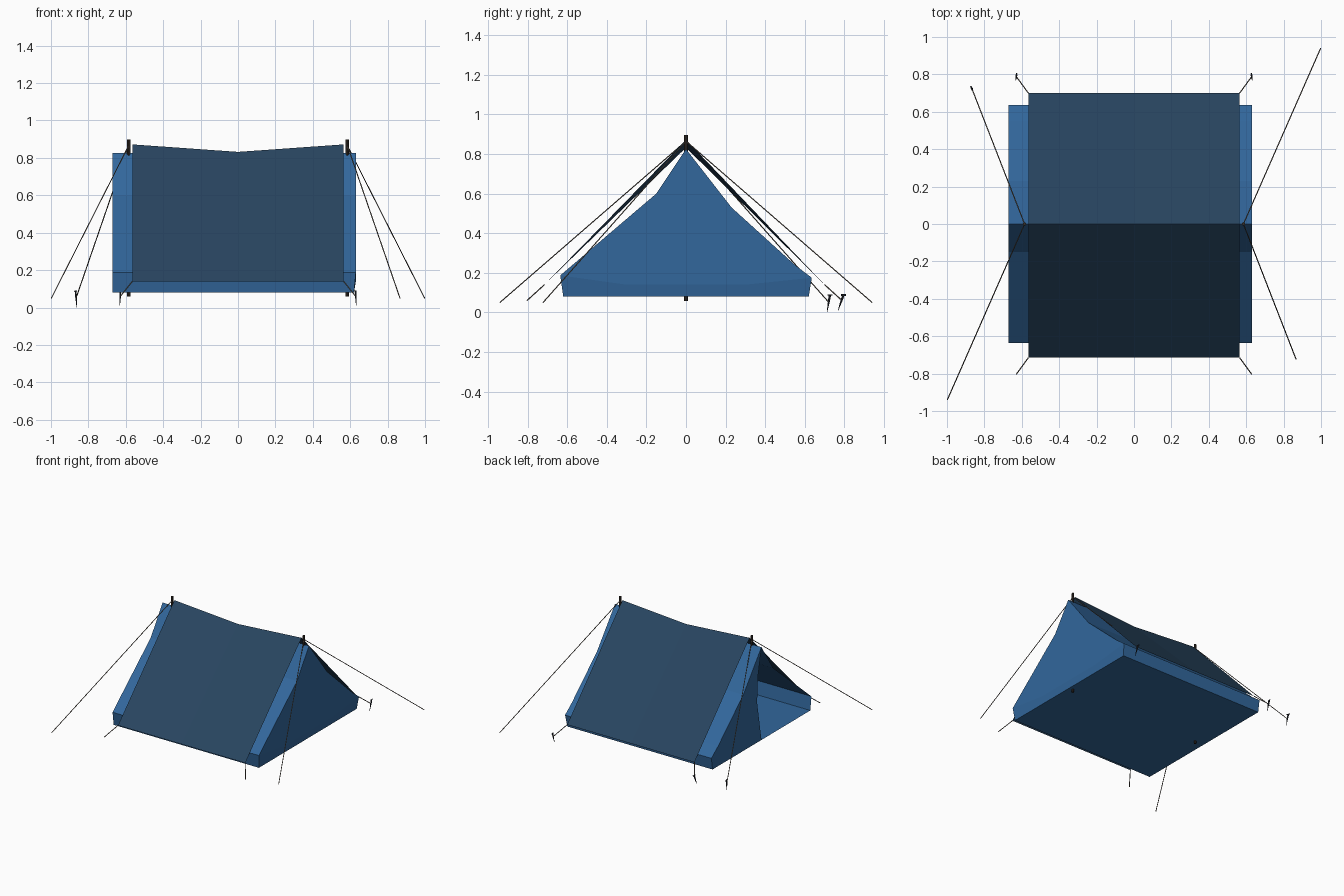
import bpy, bmesh
from mathutils import Vector

if "Cube" in bpy.data.objects:
    bpy.data.objects.remove(bpy.data.objects["Cube"])


def material(name, rgb):
    m = bpy.data.materials.new(name)
    lin = [((c / 255 + 0.055) / 1.055) ** 2.4 for c in rgb]
    m.diffuse_color = (*lin, 1)
    m.use_nodes = True
    m.node_tree.nodes["Principled BSDF"].inputs["Base Color"].default_value = m.diffuse_color
    return m


BLUE = material("tent_blue", (50, 103, 156))
NAVY = material("fly_navy", (40, 69, 96))
WOOD = material("pole_brown", (52, 44, 38))
CORD = material("cord_grey", (112, 104, 96))
METAL = material("peg_dark_metal", (34, 38, 46))


def finish(name, bm, mat):
    me = bpy.data.meshes.new(name)
    bm.to_mesh(me)
    bm.free()
    ob = bpy.data.objects.new(name, me)
    bpy.context.collection.objects.link(ob)
    me.materials.append(mat)
    return ob


def rod(bm, a, b, r1, r2, sides):
    """Tapered rod from a to b."""
    a, b = Vector(a), Vector(b)
    d = b - a
    geo = bmesh.ops.create_cone(bm, cap_ends=True, segments=sides, radius1=r1,
                                radius2=r2, depth=d.length)
    rot = Vector((0, 0, 1)).rotation_difference(d)
    for v in geo["verts"]:
        v.co = rot @ v.co + (a + b) / 2


def single_rod(name, a, b, r, sides, mat):
    bm = bmesh.new()
    rod(bm, a, b, r, r, sides)
    return finish(name, bm, mat)


# Inner tent: closed (y, z) section stretched along x, ends filled separately
section = [(-0.62, 0.08), (-0.635, 0.187), (-0.15, 0.6), (0, 0.825),
           (0.23, 0.53), (0.55, 0.24), (0.635, 0.175), (0.62, 0.08)]
bm = bmesh.new()
left = [bm.verts.new((-0.67, y, z)) for y, z in section]
right = [bm.verts.new((0.62 if z < 0.1 else 0.63, y, z)) for y, z in section]
n = len(section)
for i in range(n):
    j = (i + 1) % n
    bm.faces.new((left[i], left[j], right[j], right[i]))
# closed end: low floor-tub wall under the gable panel
lip = [bm.verts.new((0.63, y, 0.14)) for y in (-0.3, 0.3)]
bm.faces.new([right[0], right[7], right[6], lip[1], lip[0], right[1]])
bm.faces.new([lip[0], lip[1]] + [right[i] for i in (6, 5, 4, 3, 2, 1)])
# open end: one door panel only
edge = [bm.verts.new((-0.67, y, z)) for y, z in [(0.0, 0.08), (0.055, 0.4), (0.045, 0.6)]]
bm.faces.new([edge[2], edge[1], edge[0]] + [left[i] for i in (7, 6, 5, 4, 3)])
finish("inner_tent", bm, BLUE)

# Fly sheet: sagging ridge with straight hems
bm = bmesh.new()
rows = [[bm.verts.new((x, y, z)) for y, z in [(-0.715, 0.14), (0, ridge), (0.70, 0.14)]]
        for x, ridge in [(-0.565, 0.872), (0, 0.832), (0.565, 0.872)]]
for a, b in zip(rows, rows[1:]):
    for k in range(2):
        bm.faces.new((a[k], b[k], b[k + 1], a[k + 1]))
finish("fly_sheet", bm, NAVY)

# Poles, long guy lines and corner cords
for name, s in [("left", -1), ("right", 1)]:
    x = 0.585 * s
    single_rod(name + "_pole", (x, 0, 0.058), (x, 0, 0.897), 0.009, 8, WOOD)
    top = (x, 0, 0.865)
    single_rod(name + "_long_guy_line", top, (s * 0.998, s * 0.94, 0.05), 0.003, 6, CORD)
    single_rod(name + "_short_guy_line", top, (s * 0.866, -s * 0.722, 0.05), 0.003, 6, CORD)
    for side, y, y2 in [("front", -0.715, -0.803), ("back", 0.70, 0.788)]:
        single_rod(f"{name}_{side}_corner_cord", (s * 0.565, y, 0.14),
                   (s * 0.629, y2, 0.06), 0.003, 6, CORD)


# Pegs: leaning spike with a small hooked head
def peg(name, tip, top):
    bm = bmesh.new()
    tip, top = Vector(tip), Vector(top)
    mid = tip.lerp(top, 0.6)
    rod(bm, tip, mid, 0.001, 0.005, 6)
    rod(bm, mid, top, 0.005, 0.006, 6)
    hook = Vector((top.x - tip.x, top.y - tip.y, 0)).normalized() * 0.012
    rod(bm, top - hook, top + hook, 0.004, 0.004, 6)
    finish(name, bm, METAL)


peg("guy_line_peg", (-0.862, 0.712, 0.0), (-0.868, 0.727, 0.088))
for name, s in [("left", -1), ("right", 1)]:
    peg(name + "_corner_peg", (s * 0.632, 0.768, 0.01), (s * 0.629, 0.795, 0.088))
